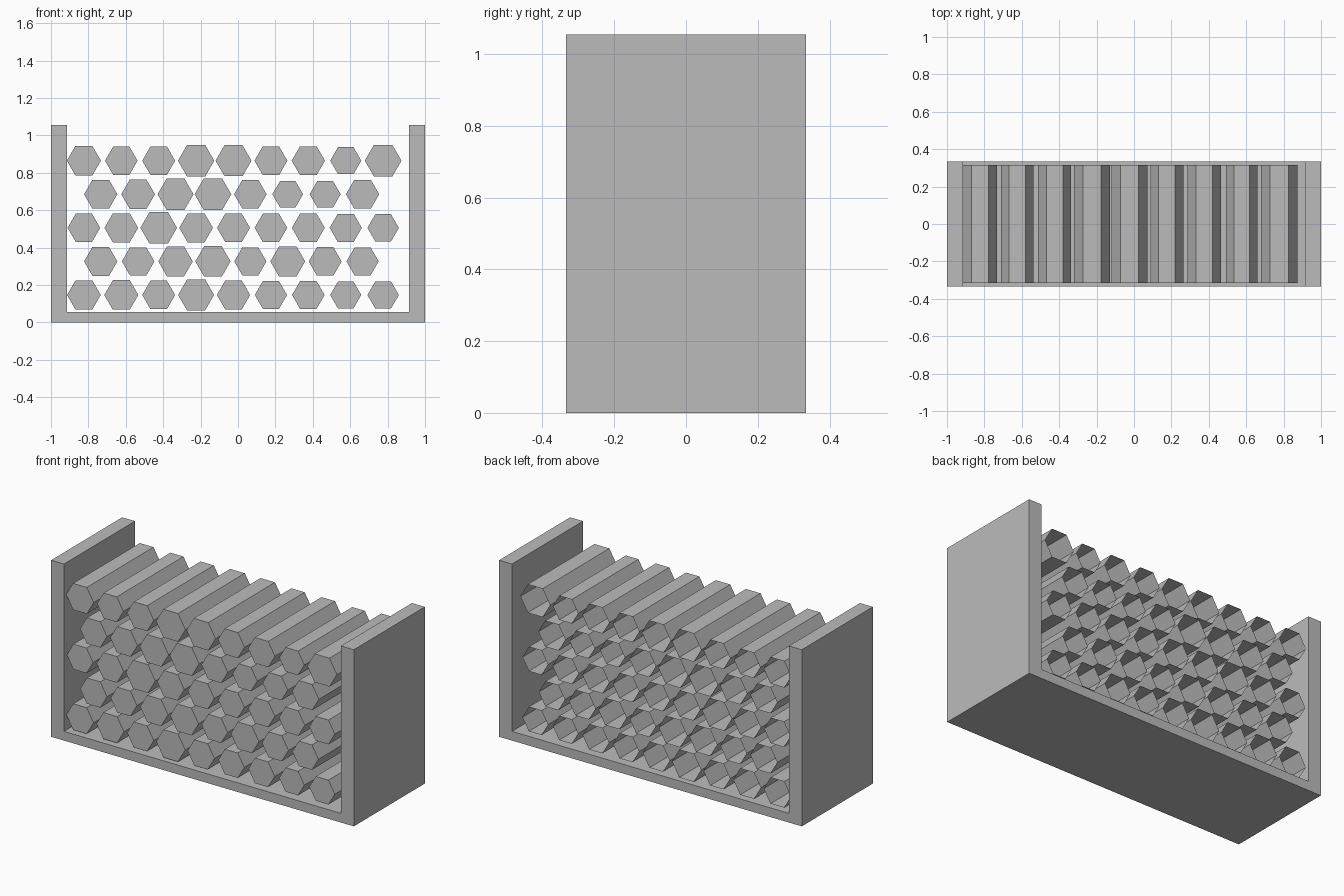
import bpy
import bmesh
from math import cos, sin, pi

default_cube = bpy.data.objects.get("Cube")
if default_cube:
    bpy.data.objects.remove(default_cube, do_unlink=True)


def make_material(name, colour):
    material = bpy.data.materials.new(name)
    material.use_nodes = True
    material.diffuse_color = colour
    material.node_tree.nodes["Principled BSDF"].inputs["Base Color"].default_value = colour
    return material


def extrude_profile(name, profile, front, back, material, open_back=False):
    """Extrude an (x, z) outline along y, from front to back."""
    bm = bmesh.new()
    near = [bm.verts.new((x, front, z)) for x, z in profile]
    far = [bm.verts.new((x, back, z)) for x, z in profile]
    bm.faces.new(near)
    if not open_back:
        bm.faces.new(list(reversed(far)))
    for i in range(len(profile)):
        j = (i + 1) % len(profile)
        bm.faces.new((near[j], near[i], far[i], far[j]))
    mesh = bpy.data.meshes.new(name)
    bm.to_mesh(mesh)
    bm.free()
    mesh.materials.append(material)
    obj = bpy.data.objects.new(name, mesh)
    bpy.context.collection.objects.link(obj)
    return obj


grey = make_material("plain grey", (0.5, 0.5, 0.5, 1))

# U-shaped rack: floor and two upright side walls in one piece
wall_x, floor_z, wall_top, depth = 0.915, 0.055, 1.055, 0.335
right_half = [(1, 0), (1, wall_top), (wall_x, wall_top), (wall_x, floor_z)]
left_half = [(-x, z) for x, z in reversed(right_half)]
extrude_profile("rack", right_half + left_half, -depth, depth, grey)

# Log radii in thousandths, rows from the bottom up, each from right to left of the model
row_radii = [
    [90, 91, 88, 96, 89, 86, 87, 83, 84],
    [89, 87, 92, 94, 86, 93, 88, 86],
    [87, 90, 98, 90, 88, 87, 88, 86, 84],
    [89, 90, 96, 98, 87, 82, 83, 89],
    [91, 87, 88, 97, 96, 88, 89, 83, 98],
]

# Stacked six-sided logs, capped at the front and open at the back
log_end, spacing, row_height = 0.315, 0.2, 0.1795
for row, radii in enumerate(row_radii):
    first_x = -0.734 if row % 2 else -0.824
    centre_z = 0.147 + row * row_height
    for column, thousandths in enumerate(radii):
        radius = thousandths / 1000
        centre_x = first_x + column * spacing
        hexagon = [(centre_x + radius * cos(k * pi / 3),
                    centre_z + radius * sin(k * pi / 3)) for k in range(6)]
        extrude_profile(f"log_{row + 1}_{column + 1}", hexagon,
                        -log_end, log_end, grey, open_back=True)
